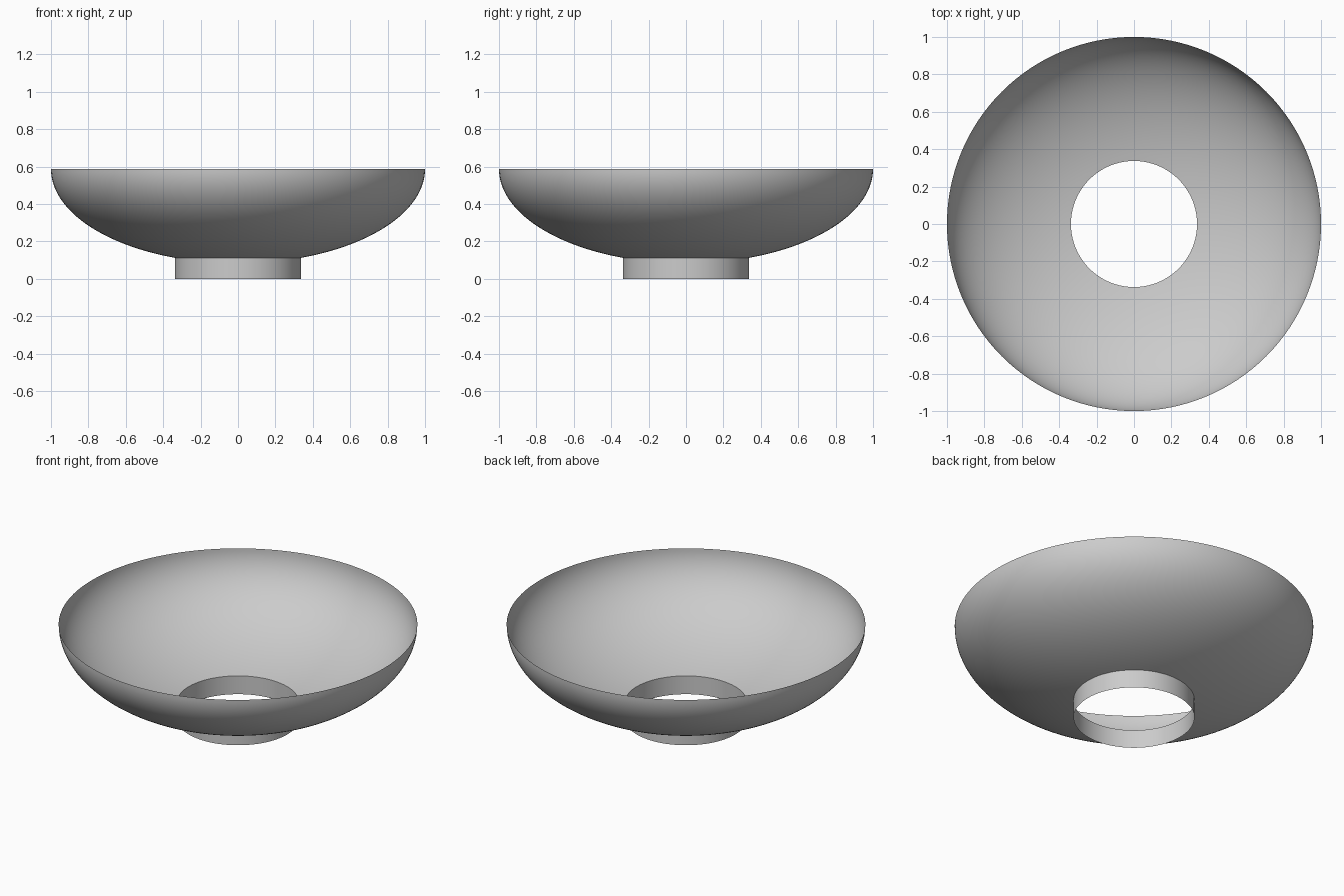
import bpy, bmesh, math

if "Cube" in bpy.data.objects:
    bpy.data.objects.remove(bpy.data.objects["Cube"])

SEGMENTS = 128
RIM_Z, DEPTH = 0.588, 0.505      # rim height and vertical radius of the elliptical bowl
FOOT_R = 0.337                   # radius of the open foot ring


def lathe(name, profile):
    """Spin an (r, z) profile around z into an open thin shell."""
    bm = bmesh.new()
    rings = []
    for r, z in profile:
        rings.append([bm.verts.new((r * math.cos(2 * math.pi * i / SEGMENTS),
                                    r * math.sin(2 * math.pi * i / SEGMENTS), z))
                      for i in range(SEGMENTS)])
    for low, high in zip(rings, rings[1:]):
        for i in range(SEGMENTS):
            j = (i + 1) % SEGMENTS
            bm.faces.new((low[i], low[j], high[j], high[i]))
    mesh = bpy.data.meshes.new(name)
    bm.to_mesh(mesh)
    bm.free()
    mesh.shade_smooth()
    obj = bpy.data.objects.new(name, mesh)
    bpy.context.collection.objects.link(obj)
    return obj


# Bowl: elliptical arc from the foot opening up to the vertical rim
start = math.acos(FOOT_R)
steps = 32
bowl_profile = [(math.cos(a), RIM_Z - DEPTH * math.sin(a))
                for a in (start * (1 - k / steps) for k in range(steps + 1))]
lathe("bowl", bowl_profile)

# Foot: short open cylinder below the bowl
lathe("foot_ring", [(FOOT_R, 0.0), bowl_profile[0]])
